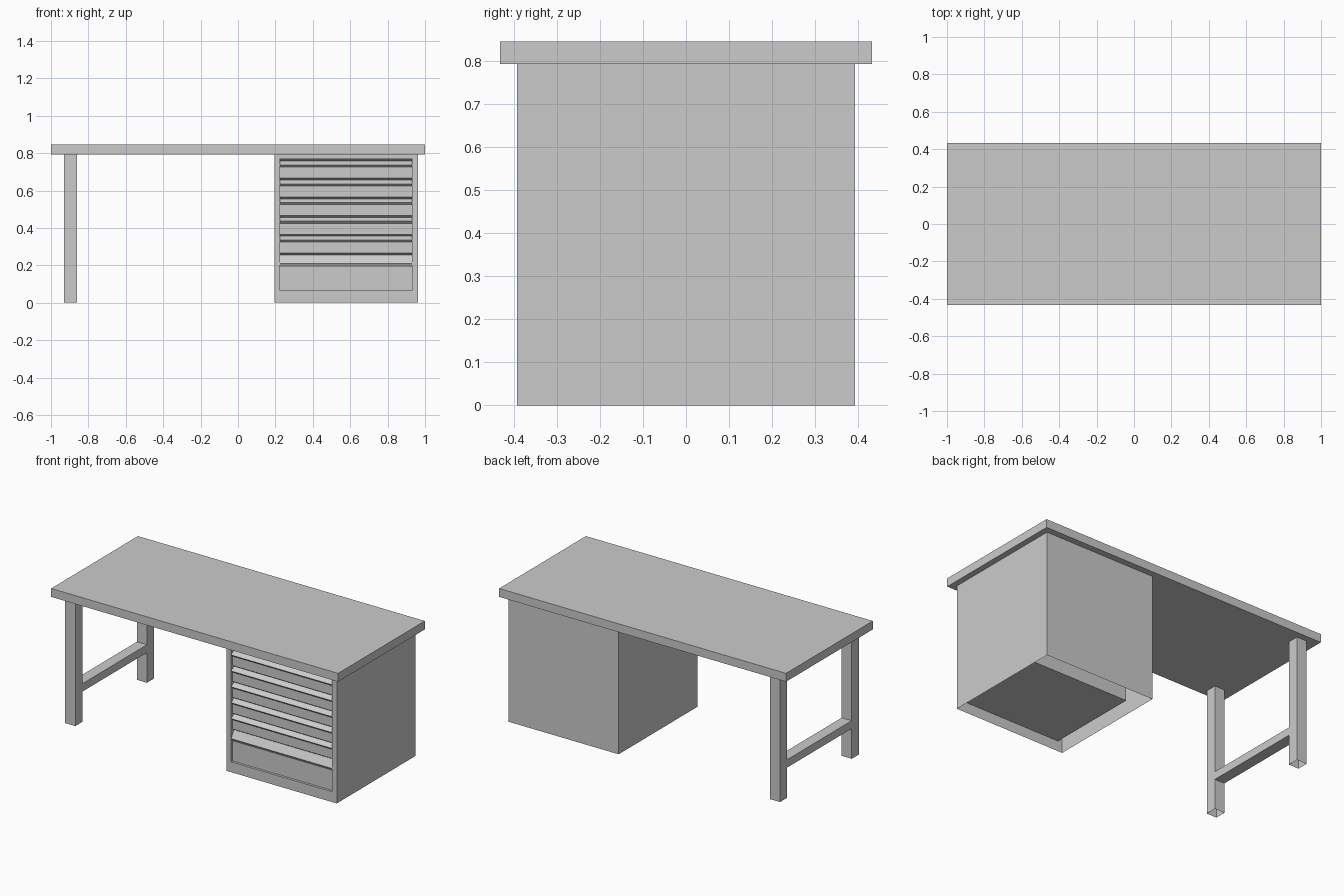
import bpy
import bmesh

if "Cube" in bpy.data.objects:
    bpy.data.objects.remove(bpy.data.objects["Cube"])


def add_mesh(name, verts, faces):
    me = bpy.data.meshes.new(name)
    me.from_pydata(verts, [], faces)
    ob = bpy.data.objects.new(name, me)
    bpy.context.collection.objects.link(ob)
    return ob


def box(name, lo, hi, skip=()):
    """Box between two corners; skip lists sides left open."""
    sides = {"bottom": (0, 2, 3, 1), "top": (4, 5, 7, 6), "front": (0, 1, 5, 4),
             "back": (2, 6, 7, 3), "left": (0, 4, 6, 2), "right": (1, 3, 7, 5)}
    verts = [(x, y, z) for z in (lo[2], hi[2]) for y in (lo[1], hi[1]) for x in (lo[0], hi[0])]
    return add_mesh(name, verts, [f for s, f in sides.items() if s not in skip])


Z = 0.792            # underside of the worktop
F = -0.392           # front plane of legs and cabinet

# Worktop
box("worktop", (-1, -0.432, Z), (1, 0.432, 0.845))

# Left trestle: two hollow legs and a stretcher
LEG = 0.07
for name, y in (("front_leg", F), ("back_leg", -F - LEG)):
    box(name, (-0.93, y, 0), (-0.86, y + LEG, Z), ("bottom", "top"))
box("leg_stretcher", (-0.93, F + LEG, 0.19), (-0.86, -F - LEG, 0.24), ("front", "back"))

# Cabinet shell, open underneath, with a front frame around the drawer opening
CX0, CX1 = 0.195, 0.963
X0, X1, B, T = 0.225, 0.93, 0.065, 0.77
box("cabinet_shell", (CX0, F, 0), (CX1, -F, Z), ("bottom", "front", "top"))
outer = [(CX0, F, 0), (CX1, F, 0), (CX1, F, Z), (CX0, F, Z)]
inner = [(X0, F, B), (X1, F, B), (X1, F, T), (X0, F, T)]
add_mesh("cabinet_front_frame", outer + inner,
         [(i, (i + 1) % 4, 4 + (i + 1) % 4, 4 + i) for i in range(4)])

# Drawer carcass behind the frame, stopping short of the back panel
box("drawer_carcass", (X0, F, B), (X1, 0.2, T), ("front",))

# Drawer fronts: one stepped profile with a lipped handle at the top of each drawer
face, deep, lip = F + 0.015, F + 0.03, F + 0.003
profile = [(face, T)]
# (top of handle, lip edge, bottom of handle)
handles = [(0.757, 0.737, 0.725)]
handles += [(0.656 - 0.1 * i, 0.636 - 0.1 * i, 0.624 - 0.1 * i) for i in range(5)]
handles[-1] = (0.256, 0.21, 0.19)
for i, (top, edge, low) in enumerate(handles):
    profile += [(face, top + 0.01), (deep, top), (lip, edge), (face, low)]
profile.append((face, B))
verts = [(x, y, z) for y, z in profile for x in (X0, X1)]
add_mesh("drawer_fronts", verts,
         [(2 * i, 2 * i + 2, 2 * i + 3, 2 * i + 1) for i in range(len(profile) - 1)])
